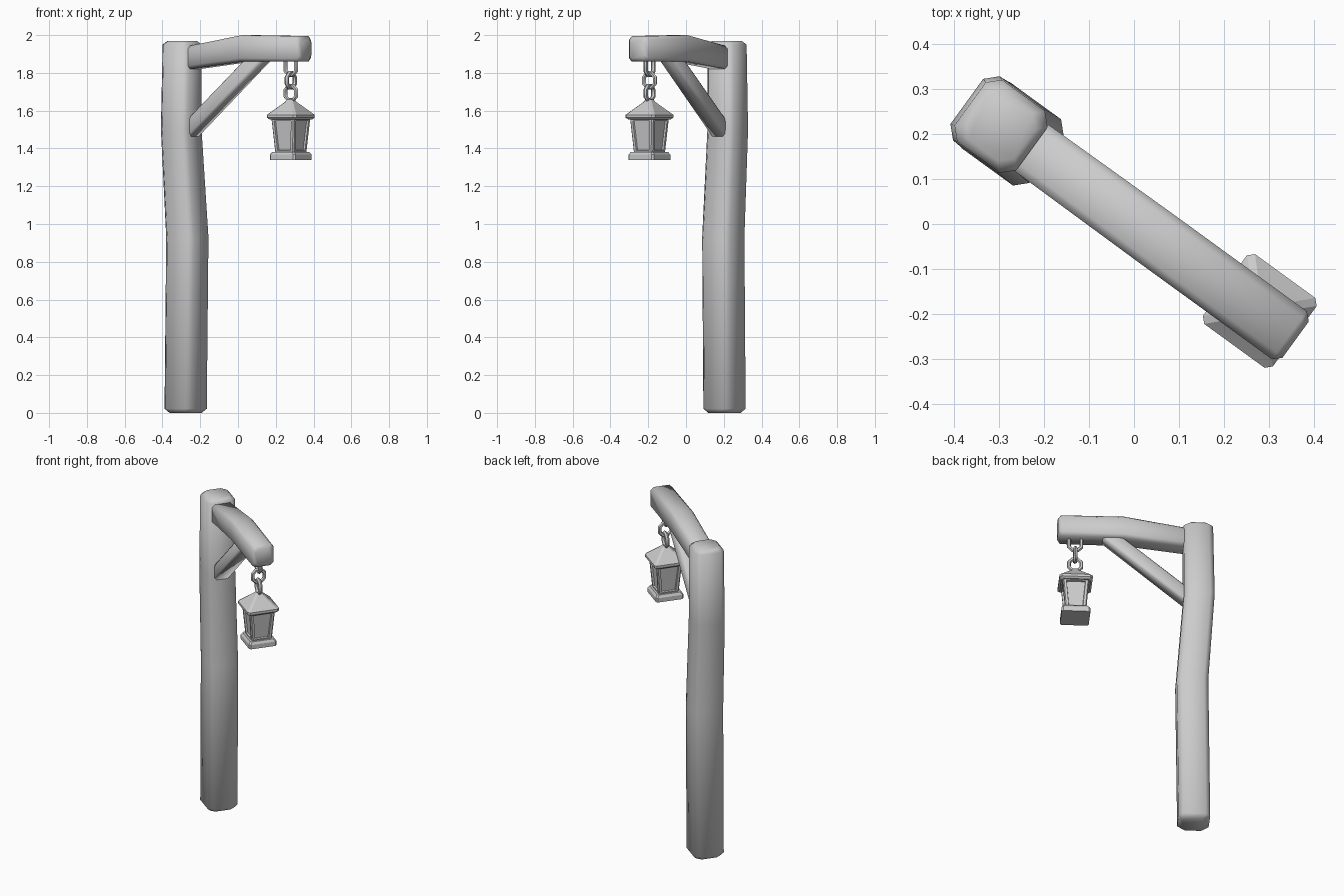
import bpy, bmesh, math
from mathutils import Matrix, Vector

if "Cube" in bpy.data.objects:
    bpy.data.objects.remove(bpy.data.objects["Cube"])

TURN = Matrix.Rotation(math.radians(-36), 4, 'Z')   # whole model is turned about z


def finish(name, bm, angle=50):
    bmesh.ops.recalc_face_normals(bm, faces=bm.faces)
    bm.transform(TURN)
    me = bpy.data.meshes.new(name)
    bm.to_mesh(me)
    bm.free()
    ob = bpy.data.objects.new(name, me)
    bpy.context.collection.objects.link(ob)
    bpy.ops.object.select_all(action='DESELECT')
    ob.select_set(True)
    bpy.context.view_layer.objects.active = ob
    bpy.ops.object.shade_smooth_by_angle(angle=math.radians(angle))
    return ob


def loft(sections):
    """sections: (centre, side axis, up axis, half width, half height, chamfer)"""
    bm = bmesh.new()
    rings = []
    for c, s, t, a, b, k in sections:
        pts = [(a, b - k), (a - k, b), (k - a, b), (-a, b - k),
               (-a, k - b), (k - a, -b), (a - k, -b), (a, k - b)]
        rings.append([bm.verts.new(Vector(c) + Vector(s) * p + Vector(t) * q) for p, q in pts])
    for r0, r1 in zip(rings, rings[1:]):
        for i in range(8):
            j = (i + 1) % 8
            bm.faces.new((r0[i], r0[j], r1[j], r1[i]))
    bm.faces.new(rings[0][::-1])
    bm.faces.new(rings[-1])
    return bm


X, Y, Z = (1, 0, 0), (0, 1, 0), (0, 0, 1)

# crooked post: height, centre, half size
post = [(0, -.344, .072), (.022, -.344, .091), (.93, -.333, .091),
        (1.5, -.373, .088), (1.95, -.367, .085), (1.97, -.367, .066)]
finish("post", loft([((u, .002, z), X, Y, h, h, .026) for z, u, h in post]), 60)

# bent arm: position along, centre height, half width, half height
arm = [(-.30, 1.88, .05, .045), (-.283, 1.882, .064, .062), (.06, 1.93, .066, .07),
       (.425, 1.927, .066, .068), (.442, 1.927, .05, .05)]
finish("arm", loft([((u, .003, z), Y, Z, a, b, .018) for u, z, a, b in arm]), 60)

# diagonal brace
bm = bmesh.new()
prof = [(-.305, 1.445), (.20, 1.875), (.075, 1.875), (-.305, 1.555)]
face = bm.faces.new([bm.verts.new((u, -.046, z)) for u, z in prof])
ext = bmesh.ops.extrude_face_region(bm, geom=[face])
bmesh.ops.translate(bm, vec=(0, .096, 0),
                    verts=[v for v in ext['geom'] if isinstance(v, bmesh.types.BMVert)])
bmesh.ops.recalc_face_normals(bm, faces=bm.faces)
bmesh.ops.bevel(bm, geom=bm.edges[:], offset=.013, segments=1, affect='EDGES')
finish("brace", bm, 60)

LU, LV = .34, .008    # lantern axis


def stack(levels, chamfer):
    return loft([((LU, LV, z), X, Y, h, h, min(chamfer, h * .4)) for z, h in levels])


# lantern base, roof and body
finish("lantern_base", stack([(1.34, .083), (1.367, .083), (1.382, .074)], .009), 25)
finish("lantern_roof", stack([(1.553, .085), (1.563, .096), (1.578, .096),
                              (1.645, .028), (1.66, .016)], .013), 25)
bm = stack([(1.375, .061), (1.56, .076)], .006)
bm.faces.ensure_lookup_table()
bmesh.ops.recalc_face_normals(bm, faces=bm.faces)
panes = [f for f in bm.faces if abs(f.normal.z) < .5 and f.calc_area() > .01]
bmesh.ops.inset_individual(bm, faces=panes, thickness=.02, depth=0)
bmesh.ops.inset_individual(bm, faces=panes, thickness=.003, depth=-.01)
finish("lantern_body", bm, 25)


# chain links
def link(name, z, height, across):
    bm = bmesh.new()
    n, m, r = 8, 6, .012
    rings = []
    for i in range(n):
        a = 2 * math.pi * (i + .5) / n
        ring = []
        for j in range(m):
            b = 2 * math.pi * j / m
            p = (.038 + r * math.cos(b)) * math.cos(a)
            q = (.038 + r * math.cos(b)) * math.sin(a)
            q += math.copysign(height / 2 - .05, math.sin(a))
            w = r * math.sin(b)
            co = (LU + w, LV + p, z + q) if across else (LU + p, LV + w, z + q)
            ring.append(bm.verts.new(co))
        rings.append(ring)
    for i in range(n):
        for j in range(m):
            k, l = (i + 1) % n, (j + 1) % m
            bm.faces.new((rings[i][j], rings[k][j], rings[k][l], rings[i][l]))
    finish(name, bm, 50)


link("chain_link_top", 1.85, .15, False)
link("chain_link_middle", 1.76, .105, True)
link("chain_link_bottom", 1.693, .105, False)
